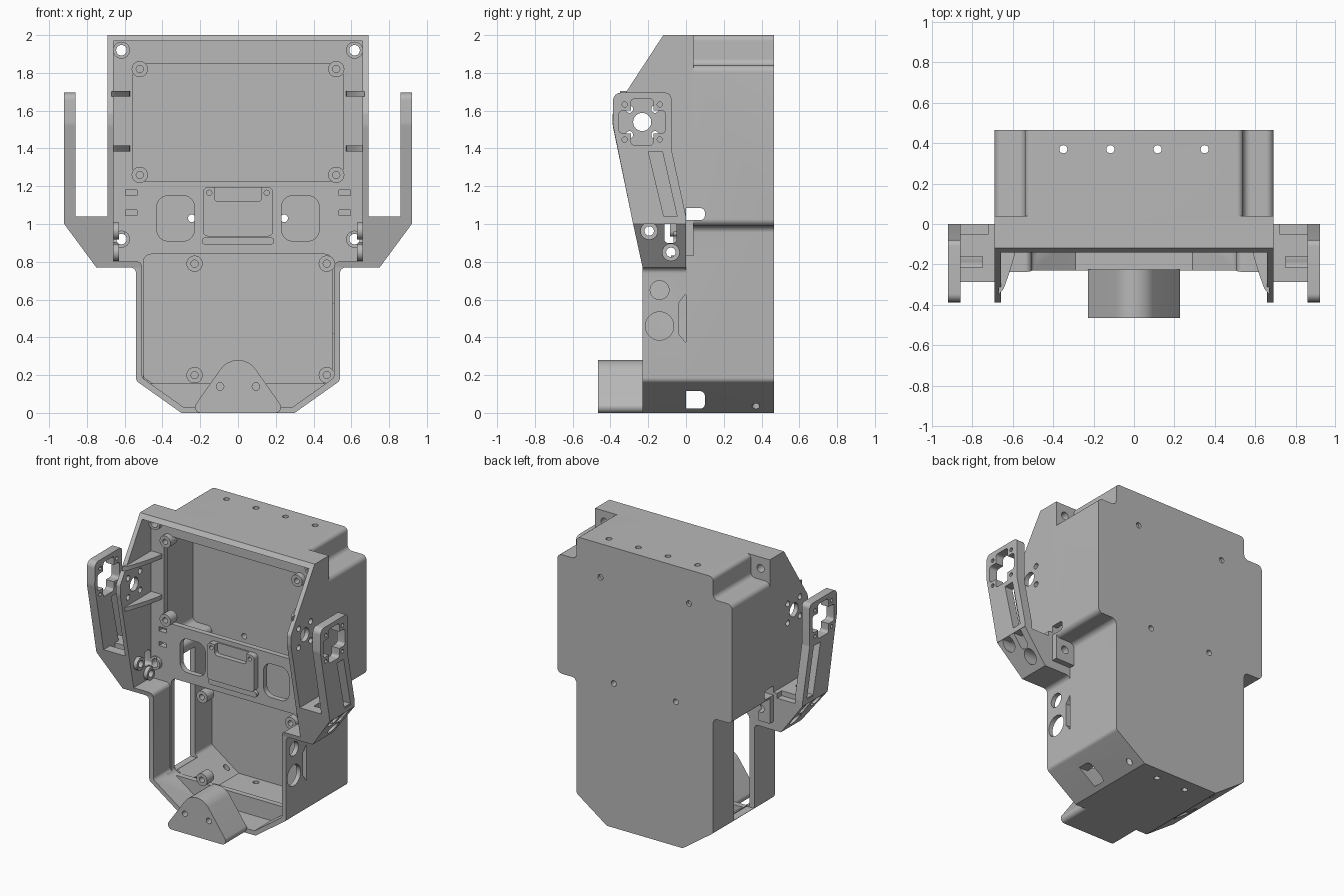
import bpy, bmesh, math
from mathutils import Vector

if "Cube" in bpy.data.objects:
    bpy.data.objects.remove(bpy.data.objects["Cube"], do_unlink=True)

grey = bpy.data.materials.new("plain grey")
grey.use_nodes = True
grey.diffuse_color = (0.48, 0.48, 0.48, 1)
grey.node_tree.nodes["Principled BSDF"].inputs["Base Color"].default_value = (0.48, 0.48, 0.48, 1)


def fillet(pts, radius, steps=6):
    """Round polygon corners; radius is one number or one per corner."""
    out, n = [], len(pts)
    for i in range(n):
        p = Vector(pts[i])
        r = radius[i] if isinstance(radius, (list, tuple)) else radius
        u = (Vector(pts[i - 1]) - p).normalized()
        v = (Vector(pts[(i + 1) % n]) - p).normalized()
        half = u.angle(v) / 2
        if r <= 0 or half > 1.5:
            out.append(p)
            continue
        t = r / math.tan(half)
        c = p + (u + v).normalized() * (r / math.sin(half))
        a, b = p + u * t - c, p + v * t - c
        for k in range(steps + 1):
            out.append(c + a.lerp(b, k / steps).normalized() * r)
    return out


def rect(a0, a1, b0, b1, r=0):
    return fillet([(a0, b0), (a1, b0), (a1, b1), (a0, b1)], r)


def circle(a, b, r, n=24):
    return [(a + r * math.cos(2 * math.pi * k / n), b + r * math.sin(2 * math.pi * k / n)) for k in range(n)]


def mirrored(right):
    return right + [(-x, z) for x, z in reversed(right)]


def prism(name, axis, pts, lo, hi):
    """Extrude an outline along an axis (X: y,z  Y: x,z  Z: x,y)."""
    place = {"X": lambda a, b, d: (d, a, b), "Y": lambda a, b, d: (a, d, b), "Z": lambda a, b, d: (a, b, d)}[axis]
    bm = bmesh.new()
    face = bm.faces.new([bm.verts.new(place(p[0], p[1], lo)) for p in pts])
    ext = bmesh.ops.extrude_face_region(bm, geom=[face])
    move = Vector(place(0, 0, hi - lo))
    bmesh.ops.translate(bm, vec=move, verts=[g for g in ext["geom"] if isinstance(g, bmesh.types.BMVert)])
    bmesh.ops.recalc_face_normals(bm, faces=bm.faces)
    mesh = bpy.data.meshes.new(name)
    bm.to_mesh(mesh)
    bm.free()
    mesh.materials.append(grey)
    ob = bpy.data.objects.new(name, mesh)
    bpy.context.collection.objects.link(ob)
    return ob


def combine(ob, mode, axis, pts, lo, hi):
    """Add or cut a prism, then discard the helper."""
    tool = prism("helper", axis, pts, lo, hi)
    tool.hide_render = True
    mod = ob.modifiers.new("shape", "BOOLEAN")
    mod.operation, mod.solver, mod.object = mode, "EXACT", tool
    bpy.context.view_layer.objects.active = ob
    bpy.ops.object.modifier_apply(modifier=mod.name)
    bpy.data.objects.remove(tool, do_unlink=True)


def add(ob, *args):
    combine(ob, "UNION", *args)


def cut(ob, *args):
    combine(ob, "DIFFERENCE", *args)


# Rear tub
def tub_outline(t):
    right = [(.3 - t * .3, t), (.54 - t, .17 + t * .5), (.54 - t, .99 + t), (.69 - t, .99 + t),
             (.69 - t, 1.84 - t), (.54 - t, 1.84 - t), (.54 - t, 2 - t)]
    radii = [0, .03, .035, .035, .035, .035, .035 if t else .03]
    return fillet(mirrored(right), radii + radii[::-1])


tub = prism("rear_tub", "Y", tub_outline(0), 0, .465)
add(tub, "Y", rect(-.69, .69, .83, 2), 0, .04)
cut(tub, "Y", tub_outline(.04), -.05, .42)
cut(tub, "X", rect(-.05, .23, .17, .96), -.6, -.48)
cut(tub, "X", rect(-.05, .1, 1.02, 1.085, .025), -1, 1)
cut(tub, "X", rect(-.05, .1, .022, .115, .025), -1, 1)
for x in (-.35, -.117, .117, .35):
    cut(tub, "Z", circle(x, .37, .02), -.1, 2.1)
for s in (-1, 1):
    cut(tub, "Y", circle(s * .245, 1.03, .02), .4, .5)
    cut(tub, "Y", circle(s * .35, 1.76, .02), .445, .5)
    for z in (.92, 1.92):
        cut(tub, "Y", circle(s * .617, z, .028), -.1, .2)


# Front shell: walls, recessed plate and shaped side cheeks
def shell_outline(t):
    right = [(.3 - t * .3, t), (.54 - t, .17 + t * .5), (.54 - t, .77 + t), (.69 - t, .77 + t), (.69 - t, 2 - t)]
    radii = [0, .03, .03, 0, 0]
    return fillet(mirrored(right), radii + radii[::-1])


front_edge = [(-.6, -.1), (-.23, -.1), (-.23, .77), (-.28, 1), (-.388, 1.52), (-.388, 1.59),
              (-.12, 2), (-.12, 2.1), (-.6, 2.1)]
shell = prism("front_shell", "Y", shell_outline(0), -.42, 0)
cut(shell, "Y", shell_outline(.032), -.5, -.04)
cut(shell, "X", fillet(front_edge, [0, 0, 0, 0, .1, .04, 0, 0, 0]), -1, 1)
lower_bosses = [(x, z) for x in (-.23, .47) for z in (.2, .79)]
upper_bosses = [(x, z) for x in (-.52, .52) for z in (1.26, 1.82)]
corner_screws = [(x, z) for x in (-.617, .617) for z in (.92, 1.92)]

# Plate openings
cut(shell, "Y", rect(-.555, .555, 1.225, 1.85, .06), -.1, .1)
cut(shell, "Y", rect(-.5, .5, .155, .84, .04), -.1, .1)
for s in (-1, 1):
    cut(shell, "Y", rect(s * .33 - .1, s * .33 + .1, .91, 1.15, .06), -.1, .1)
    for z in (1.06, 1.165):
        cut(shell, "Y", rect(s * .565 - .03, s * .565 + .03, z - .015, z + .015), -.1, .1)

# Screw bosses
for x, z in lower_bosses + upper_bosses:
    add(shell, "Y", circle(x, z, .043), -.08, -.003)
    cut(shell, "Y", circle(x, z, .019), -.2, -.02)
for x, z in corner_screws:
    add(shell, "Y", circle(x, z, .045), -.065, -.003)
    cut(shell, "Y", circle(x, z, .028), -.2, .1)

# Centre pad with its notch and bar
add(shell, "Y", rect(-.185, .185, .935, 1.195, .025), -.085, -.01)
cut(shell, "Y", rect(-.125, .125, 1.12, 1.25, .02), -.2, -.05)
add(shell, "Y", rect(-.19, .19, .89, .93, .018), -.065, -.01)
for s in (-1, 1):
    cut(shell, "Y", circle(s * .152, 1.165, .014), -.2, -.05)

# Side holes in the cheeks, and ribs behind them
for s in (-1, 1):
    lo, hi = sorted((s * .6, s * .75))
    for y, z in ((-.195, .963), (-.08, .85)):
        add(shell, "X", circle(y, z, .045), *sorted((s * .63, s * .67)))
        cut(shell, "X", circle(y, z, .025), lo, hi)
    cut(shell, "X", rect(-.115, -.05, .9, 1.01, .02), lo, hi)
    cut(shell, "X", circle(-.232, 1.54, .048), lo, hi)
    for a in (-.068, .068):
        for b in (-.068, .068):
            cut(shell, "X", circle(-.232 + a, 1.54 + b, .02, 16), lo, hi)
    rib = [(.67, -.02), (.57, -.02), (.575, -.09), (.595, -.17), (.62, -.25), (.645, -.32), (.67, -.35)]
    for z in (1.385, 1.675):
        add(shell, "Z", [(s * x, y) for x, y in rib], z, z + .03)

# Openings in the lower wall of one side
cut(shell, "X", circle(-.14, .65, .05), .45, .6)
cut(shell, "X", circle(-.14, .46, .075), .45, .6)
cut(shell, "X", [(.05, .37), (-.005, .375), (-.04, .42), (-.04, .58), (-.005, .625), (.05, .63)], .45, .6)

# Side arms: foot block plus upright plate
arm_side = [(0, 1), (0, 1.04), (-.078, 1.4), (-.078, 1.695), (-.385, 1.695), (-.388, 1.53), (-.28, 1)]
arm_slot = [(-.2, 1.385), (-.125, 1.385), (-.045, 1.03), (-.115, 1.03)]
parts = [tub, shell]
for s, side in ((1, "left"), (-1, "right")):
    foot_front = [(.688, .77), (.75, .77), (.92, 1), (.92, 1.04), (.688, 1.04)]
    foot = prism(side + "_arm_foot", "Y", [(s * x, z) for x, z in foot_front], -.4, 0)
    cut(foot, "X", front_edge, -1, 1)
    cut(foot, "Z", rect(*sorted((s * .75, s * .86)), -.215, -.16), .92, 1.2)
    cut(foot, "X", [(-.05, 1.005), (.1, 1.005), (.1, 1.1), (-.05, 1.1)], *sorted((s * .72, s * .86)))
    for y, z in ((-.195, .963), (-.08, .85)):
        cut(foot, "X", circle(y, z, .045), -1, 1)
    cut(foot, "X", rect(-.115, -.05, .9, 1.01, .02), -1, 1)

    plate = prism(side + "_arm_plate", "X", fillet(arm_side, [0, 0, .03, .03, .04, .1, 0]),
                  *sorted((s * .86, s * .922)))
    cut(plate, "X", arm_slot, -1, 1)
    cut(plate, "X", rect(-.355, -.109, 1.48, 1.6, .02), -1, 1)
    cut(plate, "X", rect(-.292, -.172, 1.417, 1.663, .02), -1, 1)
    cut(plate, "X", circle(-.232, 1.54, .08), -1, 1)
    for a in (-.093, .093):
        for b in (-.093, .093):
            cut(plate, "X", circle(-.232 + a, 1.54 + b, .014, 12), -1, 1)
    parts += [foot, plate]

# Rounded triangular snout at the bottom
snout = prism("snout", "Y", fillet([(-.256, 0), (.256, 0), (0, .363)], [.03, .03, .113], 10), -.465, -.225)
for x in (-.095, .095):
    cut(snout, "Y", circle(x, .14, .02), -.5, -.42)
parts.append(snout)

for ob in parts:
    bpy.ops.object.select_all(action="DESELECT")
    ob.select_set(True)
    bpy.context.view_layer.objects.active = ob
    bpy.ops.object.shade_smooth_by_angle(angle=math.radians(30))
